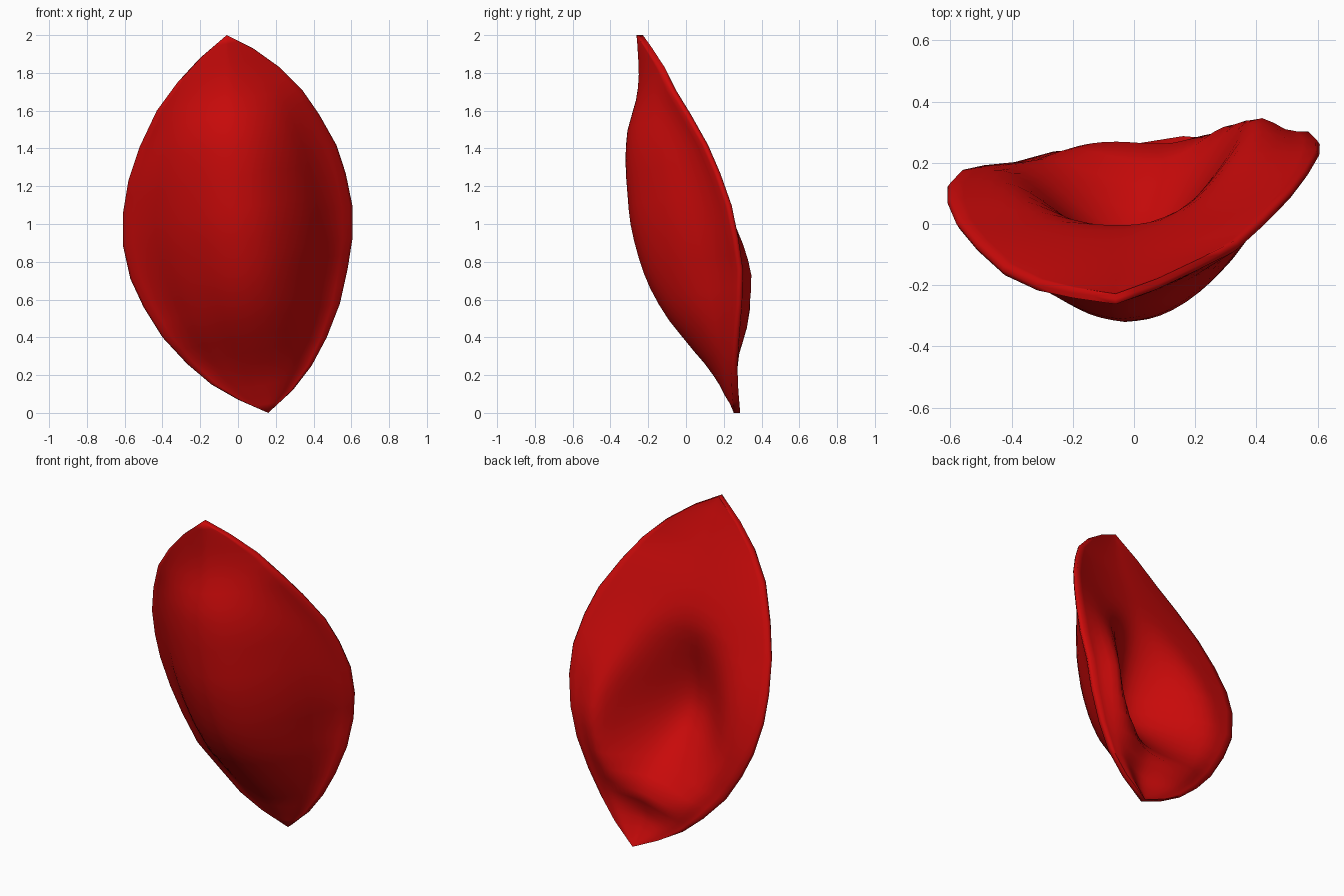
import bpy, bmesh, math

if "Cube" in bpy.data.objects:
    bpy.data.objects.remove(bpy.data.objects["Cube"])

# Rim from top tip to bottom tip (x, y, z), right and left halves
RIGHT = [(-.06, -.245, 2), (.08, -.195, 1.93), (.22, -.13, 1.83), (.34, -.07, 1.71),
         (.43, .01, 1.58), (.52, .1, 1.42), (.57, .165, 1.27), (.605, .225, 1.10),
         (.607, .26, .93), (.58, .285, .76), (.54, .28, .58), (.47, .265, .40),
         (.39, .255, .25), (.29, .26, .12), (.16, .27, 0)]
LEFT = [(-.06, -.245, 2), (-.20, -.225, 1.88), (-.32, -.20, 1.75), (-.43, -.15, 1.6),
        (-.52, -.07, 1.41), (-.58, 0, 1.23), (-.61, .07, 1.05), (-.61, .12, .89),
        (-.57, .16, .71), (-.50, .175, .56), (-.40, .185, .40), (-.27, .22, .26),
        (-.14, .23, .15), (0, .245, .07), (.16, .27, 0)]
# Depth of the middle line on the bulging front and on the back before hollowing
FRONT = [-.26, -.255, -.25, -.265, -.31, -.32, -.31, -.293, -.25, -.19, -.09, .04, .145, .205, .255]
BACK = [-.23, -.2, -.16, -.11, -.05, .005, .05, .1, .15, .19, .215, .215, .205, .235, .285]
SUB, COLS, EDGE = 2, 28, .017


def lerp(a, b, t):
    return a + (b - a) * t


def smooth(t):
    t = min(max(t, 0), 1)
    return t * t * (3 - 2 * t)


def on_line(pts, u):
    i = min(int(u), len(pts) - 2)
    return [lerp(a, b, u - i) for a, b in zip(pts[i], pts[i + 1])]


def on_curve(v, u):
    # Smooth interpolation through the values
    i = min(int(u), len(v) - 2)
    t = u - i
    a, b, c, d = v[max(i - 1, 0)], v[i], v[i + 1], v[min(i + 2, len(v) - 1)]
    return b + .5 * t * (c - a + t * (2 * a - 5 * b + 4 * c - d + t * (3 * (b - c) + d - a)))


def front_shape(s, z):
    # Rounded belly that eases into a flange at the rim, plainer near the top
    keys = [0, .045, .19, .44, .8, 1] if s > 0 else [0, .08, .27, .51, .81, 1]
    s = abs(s)
    return lerp(on_curve(keys, s * 5), s ** 1.4, smooth((z - 1.4) / .4))


def back_shape(s, z):
    # Shallow dish above, flatter and broader below
    s = abs(s)
    return lerp(smooth(s / .8), s ** 1.7, smooth((z - .9) / .6))


def hollow(x, z):
    # Oval hollow pressed into the back, with a raised rounded ridge below
    r = math.hypot(x / (.4 if x > 0 else .46), (z - .75) / (.65 if z > .75 else .45))
    ridge = math.exp(-((r - 1) / .2) ** 2) * smooth((1.15 - z) / .4) * smooth((x + .5) / .6)
    return .25 * (1 - smooth(r)) - .05 * ridge


bm = bmesh.new()
rows = (len(RIGHT) - 1) * SUB


def side(spine, shape, offset, press):
    grid = []
    for r in range(rows + 1):
        u = r / SUB
        left, right = on_line(LEFT, u), on_line(RIGHT, u)
        mid = on_curve(spine, u)
        if r in (0, rows):
            v = bm.verts.new((left[0], left[1] + offset, left[2]))
            grid.append([v] * (COLS + 1))
            continue
        line = []
        for c in range(COLS + 1):
            s = 2 * c / COLS - 1
            rim = (right if s > 0 else left)[1] + offset
            # Stop just short of the rim so the edge is rounded
            x, z = (lerp(left[k], right[k], .5 + .49 * s) for k in (0, 2))
            fade = press * smooth((1 - abs(s)) / .25)
            y = lerp(mid, rim, shape(s, z)) - fade * hollow(x, z)
            line.append(bm.verts.new((x, y, z)))
        grid.append(line)
    return grid


def face(*verts):
    unique = list(dict.fromkeys(verts))
    if len(unique) > 2:
        bm.faces.new(unique)


front = side(FRONT, front_shape, -EDGE, 0)
back = side(BACK, back_shape, EDGE, 1)
for r in range(rows):
    for c in range(COLS):
        for g in (front, back):
            face(g[r][c], g[r][c + 1], g[r + 1][c + 1], g[r + 1][c])

# Rounded rim joining the two sides
tips = [bm.verts.new(RIGHT[0]), bm.verts.new(RIGHT[-1])]
for c, pts in ((0, LEFT), (COLS, RIGHT)):
    rim = [bm.verts.new(on_line(pts, r / SUB)) for r in range(1, rows)]
    rim = [tips[0]] + rim + [tips[1]]
    for r in range(rows):
        for g in (front, back):
            face(g[r][c], g[r + 1][c], rim[r + 1], rim[r])
bmesh.ops.recalc_face_normals(bm, faces=bm.faces)

mesh = bpy.data.meshes.new("petal")
bm.to_mesh(mesh)
bm.free()
red = bpy.data.materials.new("deep red")
red.diffuse_color = (.6, .003, .003, 1)
red.use_nodes = True
red.node_tree.nodes["Principled BSDF"].inputs["Base Color"].default_value = red.diffuse_color
mesh.materials.append(red)
petal = bpy.data.objects.new("petal", mesh)
bpy.context.collection.objects.link(petal)
bpy.context.view_layer.objects.active = petal
petal.select_set(True)
bpy.ops.object.shade_smooth_by_angle(angle=math.radians(75))
